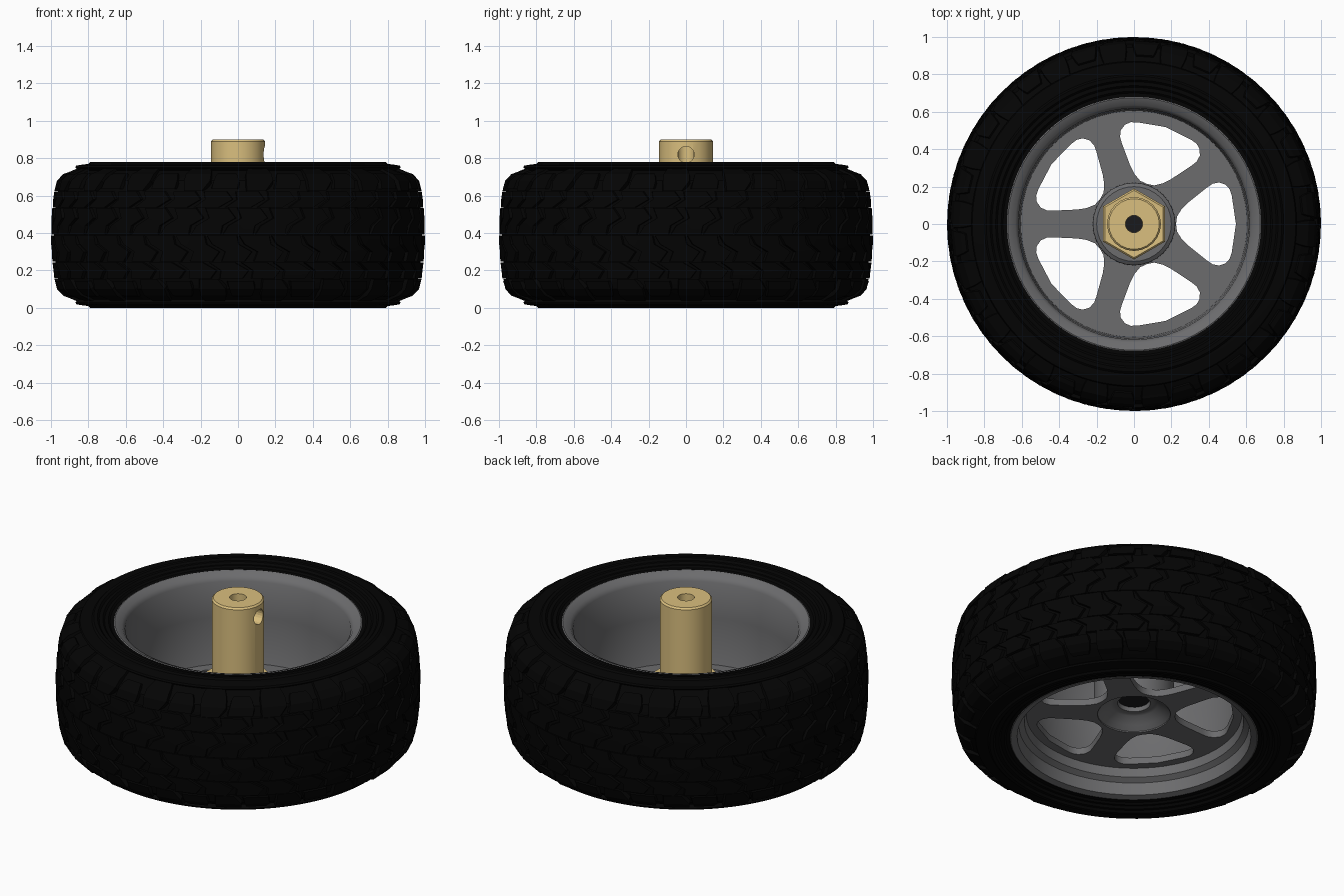
import bpy, bmesh, math
from math import sin, cos, pi, tau

if "Cube" in bpy.data.objects:
    bpy.data.objects.remove(bpy.data.objects["Cube"])

MID = 0.39  # half height of the tyre


def material(name, col):
    m = bpy.data.materials.new(name)
    m.diffuse_color = (*col, 1)
    m.use_nodes = True
    m.node_tree.nodes["Principled BSDF"].inputs["Base Color"].default_value = m.diffuse_color
    return m


RUBBER = material("rubber", (0.0012, 0.0012, 0.0012))
BRASS = material("brass", (0.70, 0.52, 0.21))
GREY = material("grey_plastic", (0.15, 0.15, 0.155))


def finish(name, bm, mat=None, smooth=35):
    bmesh.ops.recalc_face_normals(bm, faces=bm.faces)
    me = bpy.data.meshes.new(name)
    bm.to_mesh(me)
    bm.free()
    ob = bpy.data.objects.new(name, me)
    bpy.context.collection.objects.link(ob)
    if mat:
        me.materials.append(mat)
    if smooth:
        bpy.ops.object.select_all(action='DESELECT')
        ob.select_set(True)
        bpy.context.view_layer.objects.active = ob
        bpy.ops.object.shade_smooth_by_angle(angle=math.radians(smooth))
    return ob


def revolve(name, profile, n, mat=None, phase=0.0):
    """Spin a closed (radius, z) profile around the z axis."""
    bm = bmesh.new()
    rings = [[bm.verts.new((r * cos(phase + tau * i / n), r * sin(phase + tau * i / n), z))
              for r, z in profile] for i in range(n)]
    m = len(profile)
    for i in range(n):
        a, b = rings[i], rings[(i + 1) % n]
        for j in range(m):
            k = (j + 1) % m
            bm.faces.new((a[j], b[j], b[k], a[k]))
    return finish(name, bm, mat)


# Tyre carcass: upper half profile from bead to tread, mirrored downwards
half = [(0.66, 0.70), (0.68, 0.75), (0.70, 0.752), (0.71, 0.762), (0.73, 0.758),
        (0.74, 0.77), (0.76, 0.768), (0.77, 0.78), (0.79, 0.78), (0.80, 0.77),
        (0.84, 0.765), (0.865, 0.76), (0.87, 0.75), (0.85, 0.735), (0.89, 0.718),
        (0.945, 0.68), (0.968, 0.61), (0.98, 0.50), (0.985, 0.40)]
revolve("tyre_carcass", half + [(r, 2 * MID - z) for r, z in reversed(half)], 96, RUBBER)

# Tread blocks: lofted strips of (radius, z, angle, half width)
N = 36
PITCH = tau / N
centre_block = [(1.0, 0.392, 0.00, 0.080), (0.999, 0.44, 0.02, 0.070),
                (0.997, 0.48, 0.09, 0.070), (0.993, 0.533, 0.06, 0.060)]
mid_block = [(0.992, 0.537, 0.00, 0.068), (0.988, 0.58, 0.07, 0.074),
             (0.982, 0.623, 0.05, 0.060)]
long_lug = [(0.982, 0.625, 0.10, 0.050), (0.968, 0.68, 0.12, 0.074),
            (0.935, 0.715, 0.12, 0.074), (0.90, 0.728, 0.12, 0.070),
            (0.86, 0.745, 0.12, 0.06)]
short_lug = [(0.980, 0.635, 0.10, 0.070), (0.965, 0.68, 0.11, 0.070),
             (0.93, 0.712, 0.11, 0.060), (0.905, 0.722, 0.11, 0.05)]


def strip(bm, pts, turn, flip):
    rows = []
    for r, z, a, w in pts:
        row = []
        for side, depth in ((-1, 1), (-1, 0), (1, 0), (1, 1)):
            rr = r - 0.03 * depth
            zz = z - (0.03 * depth if r < 0.97 else 0)
            t = turn + a + side * (w + 0.008 * depth)
            row.append(bm.verts.new((rr * cos(t), rr * sin(t), 2 * MID - zz if flip else zz)))
        rows.append(row)
    for a, b in zip(rows, rows[1:]):
        for j in range(4):
            k = (j + 1) % 4
            bm.faces.new((a[j], a[k], b[k], b[j]))
    bm.faces.new(rows[0])
    bm.faces.new(rows[-1][::-1])


bm = bmesh.new()
for i in range(N):
    for flip in (False, True):
        turn = i * PITCH + (PITCH / 2 if flip else 0)
        lug = long_lug if i % 2 else short_lug
        for block in (centre_block, mid_block, lug):
            strip(bm, block, turn, flip)
finish("tyre_tread", bm, RUBBER, smooth=20)

# Rim barrel with lips at both ends
revolve("rim_barrel", [(0.605, 0.21), (0.612, 0.50), (0.618, 0.71), (0.635, 0.735),
                       (0.675, 0.752), (0.69, 0.745), (0.69, 0.70), (0.65, 0.66),
                       (0.65, 0.12), (0.69, 0.08), (0.69, 0.04), (0.675, 0.03),
                       (0.64, 0.04), (0.63, 0.11), (0.60, 0.13), (0.59, 0.18)], 64, GREY)

# Spoke disc: filled outline with five rounded windows and a hub hole
window_half = [(0.225, 0.0), (0.23, 0.04), (0.255, 0.08), (0.29, 0.115), (0.39, 0.195),
               (0.42, 0.215), (0.455, 0.222), (0.49, 0.21), (0.512, 0.185), (0.523, 0.15),
               (0.545, 0.0)]
window = window_half + [(x, -y) for x, y in reversed(window_half[1:-1])]


def circle(r, n):
    return [(r * cos(tau * i / n), r * sin(tau * i / n)) for i in range(n)]


outlines = [circle(0.61, 64), circle(0.20, 32)]
for k in range(5):
    c, s = cos(tau * k / 5), sin(tau * k / 5)
    outlines.append([(x * c - y * s, x * s + y * c) for x, y in window])
cu = bpy.data.curves.new("spoke_disc", 'CURVE')
cu.dimensions = '2D'
cu.fill_mode = 'BOTH'
cu.extrude = 0.02
for pts in outlines:
    sp = cu.splines.new('POLY')
    sp.points.add(len(pts) - 1)
    for p, (x, y) in zip(sp.points, pts):
        p.co = (x, y, 0, 1)
    sp.use_cyclic_u = True
cu.materials.append(GREY)
disc = bpy.data.objects.new("spoke_disc", cu)
disc.location.z = 0.20
bpy.context.collection.objects.link(disc)
bpy.ops.object.select_all(action='DESELECT')
disc.select_set(True)
bpy.context.view_layer.objects.active = disc
bpy.ops.object.convert(target='MESH')

# Hub: raised boss on the inside, funnel recess on the outside
revolve("hub", [(0.05, 0.38), (0.20, 0.38), (0.22, 0.365), (0.222, 0.18), (0.21, 0.18),
                (0.17, 0.21), (0.13, 0.245), (0.11, 0.25), (0.09, 0.25), (0.085, 0.29),
                (0.05, 0.29)], 32, GREY)

# Dark screw closing the hub bore
bm = bmesh.new()
bmesh.ops.create_cone(bm, cap_ends=True, segments=16, radius1=0.087, radius2=0.06, depth=0.06)
bmesh.ops.translate(bm, verts=bm.verts, vec=(0, 0, 0.305))
finish("hub_screw", bm, material("dark_steel", (0.01, 0.01, 0.012)))

# Brass hex flange
revolve("hex_flange", [(0.05, 0.37), (0.05, 0.43), (0.18, 0.44), (0.19, 0.43), (0.19, 0.37)],
        6, BRASS, phase=pi / 2)

# Brass shaft coupling with a set screw hole on the +x side
shaft = revolve("shaft_coupling", [(0.046, 0.38), (0.046, 0.90), (0.135, 0.90), (0.144, 0.89),
                                   (0.144, 0.38)], 24, BRASS)
bm = bmesh.new()
bmesh.ops.create_cone(bm, cap_ends=True, segments=20, radius1=0.044, radius2=0.044, depth=0.3)
cutter = finish("set_screw_cutter", bm, None, 0)
cutter.rotation_euler.y = pi / 2
cutter.location = (0.17, 0, 0.82)
cutter.hide_render = True
cutter.hide_viewport = True
mod = shaft.modifiers.new("set_screw_hole", 'BOOLEAN')
mod.operation = 'DIFFERENCE'
mod.object = cutter
mod.solver = 'EXACT'
